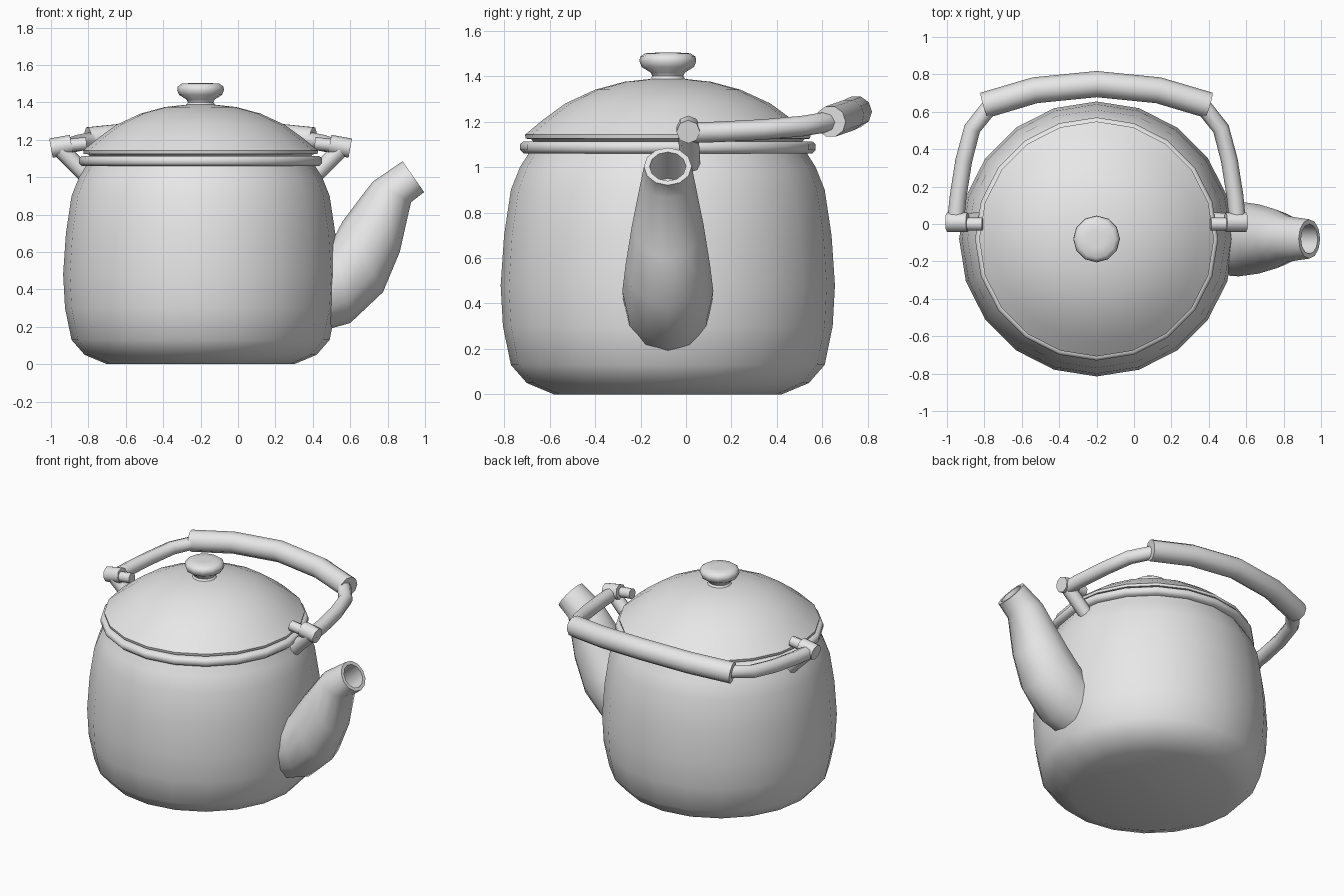
import bpy, bmesh, math
from mathutils import Vector

cube = bpy.data.objects.get("Cube")
if cube:
    bpy.data.objects.remove(cube, do_unlink=True)

grey = bpy.data.materials.new("grey_metal")
grey.use_nodes = True
grey.diffuse_color = (0.8, 0.8, 0.8, 1)
grey.node_tree.nodes["Principled BSDF"].inputs["Base Color"].default_value = (0.8, 0.8, 0.8, 1)

AXIS_X, AXIS_Y = -0.2, -0.08  # vertical axis of the pot


def loft(name, rings, closed=False, angle=50):
    """Skin a list of vertex rings, cap both ends unless closed into a loop."""
    bm = bmesh.new()
    loops = [[bm.verts.new(p) for p in ring] for ring in rings]
    pairs = list(zip(loops, loops[1:]))
    if closed:
        pairs.append((loops[-1], loops[0]))
    else:
        bm.faces.new(loops[0])
        bm.faces.new(loops[-1])
    for a, b in pairs:
        for i in range(len(a)):
            j = (i + 1) % len(a)
            bm.faces.new((a[i], a[j], b[j], b[i]))
    bmesh.ops.recalc_face_normals(bm, faces=bm.faces)
    mesh = bpy.data.meshes.new(name)
    bm.to_mesh(mesh)
    bm.free()
    mesh.materials.append(grey)
    obj = bpy.data.objects.new(name, mesh)
    bpy.context.collection.objects.link(obj)
    bpy.ops.object.select_all(action='DESELECT')
    obj.select_set(True)
    bpy.context.view_layer.objects.active = obj
    bpy.ops.object.shade_smooth_by_angle(angle=math.radians(angle))
    return obj


def ellipse(centre, u, v, sides):
    turns = [2 * math.pi * i / sides for i in range(sides)]
    return [centre + u * math.cos(t) + v * math.sin(t) for t in turns]


def turned(name, profile, sides=20, closed=False):
    """Revolve (radius, height) pairs around the pot axis."""
    rings = [ellipse(Vector((AXIS_X, AXIS_Y, z)), Vector((r, 0, 0)), Vector((0, r, 0)), sides)
             for r, z in profile]
    return loft(name, rings, closed)


def tube(name, points, radius, sides=8):
    """Sweep a round section along a path."""
    pts = [Vector(p) for p in points]
    rings = []
    for i, p in enumerate(pts):
        t = (pts[min(i + 1, len(pts) - 1)] - pts[max(i - 1, 0)]).normalized()
        side = t.cross(Vector((0, 0, 1))).normalized()
        rings.append(ellipse(p, side * radius, side.cross(t) * radius, sides))
    return loft(name, rings)


def mirror(p):
    return (2 * AXIS_X - p[0], p[1], p[2])


# Pot, rim, lid and knob
turned("body", [(0.5, 0), (0.62, 0.05), (0.69, 0.13), (0.725, 0.3), (0.735, 0.48),
                (0.72, 0.7), (0.69, 0.9), (0.65, 1.0), (0.615, 1.055), (0.6, 1.1)])
turned("rim", [(0.59, 1.06), (0.635, 1.06), (0.65, 1.075), (0.65, 1.1),
               (0.635, 1.113), (0.59, 1.113)], closed=True)
turned("lid", [(0.58, 1.1), (0.6, 1.122), (0.625, 1.125), (0.628, 1.142), (0.55, 1.207),
               (0.45, 1.28), (0.32, 1.34), (0.19, 1.375), (0.07, 1.388)])
turned("knob", [(0.085, 1.375), (0.068, 1.4), (0.075, 1.415), (0.115, 1.44), (0.125, 1.465),
                (0.122, 1.485), (0.1, 1.5), (0.05, 1.503)], sides=12)

# Spout: upper (x, z), lower (x, z) and half width of each section, ending in a hollow mouth
sections = [((0.42, 0.56), (0.42, 0.17), 0.19), ((0.52, 0.69), (0.6, 0.22), 0.2),
            ((0.56, 0.765), (0.775, 0.385), 0.185), ((0.65, 0.885), (0.865, 0.6), 0.158),
            ((0.72, 0.975), (0.925, 0.866), 0.122), ((0.88, 1.085), (0.995, 0.92), 0.105),
            ((0.893, 1.066), (0.982, 0.939), 0.08), ((0.75, 0.95), (0.88, 0.83), 0.08)]
spout_rings = []
for (ux, uz), (lx, lz), width in sections:
    top, low = Vector((ux, AXIS_Y, uz)), Vector((lx, AXIS_Y, lz))
    spout_rings.append(ellipse((top + low) / 2, (top - low) / 2, Vector((0, width, 0)), 12))
loft("spout", spout_rings)

# Lugs that carry the handle
for side, place in (("right", lambda p: p), ("left", mirror)):
    tube(side + "_lug_strut", [place(p) for p in ((-0.78, 0.02, 0.98), (-0.95, 0.01, 1.15))], 0.045)
    tube(side + "_lug_barrel", [place(p) for p in ((-1.0, 0.01, 1.155), (-0.89, 0.01, 1.175))], 0.052)
    tube(side + "_lug_pin", [place(p) for p in ((-0.9, 0.0, 1.17), (-0.81, 0.0, 1.18))], 0.035)
    # Bent arm of the handle
    arm = [(-0.955, 0.0, 1.15), (-0.94, 0.15, 1.155), (-0.91, 0.34, 1.165),
           (-0.865, 0.51, 1.18), (-0.765, 0.635, 1.2), (-0.68, 0.67, 1.21)]
    tube(side + "_handle_arm", [place(p) for p in arm], 0.045)

# Thick grip across the back
half = [(-0.8, 0.635, 1.2), (-0.53, 0.715, 1.228)]
tube("handle_grip", half + [(AXIS_X, 0.748, 1.243)] + [mirror(p) for p in reversed(half)], 0.07, 10)
